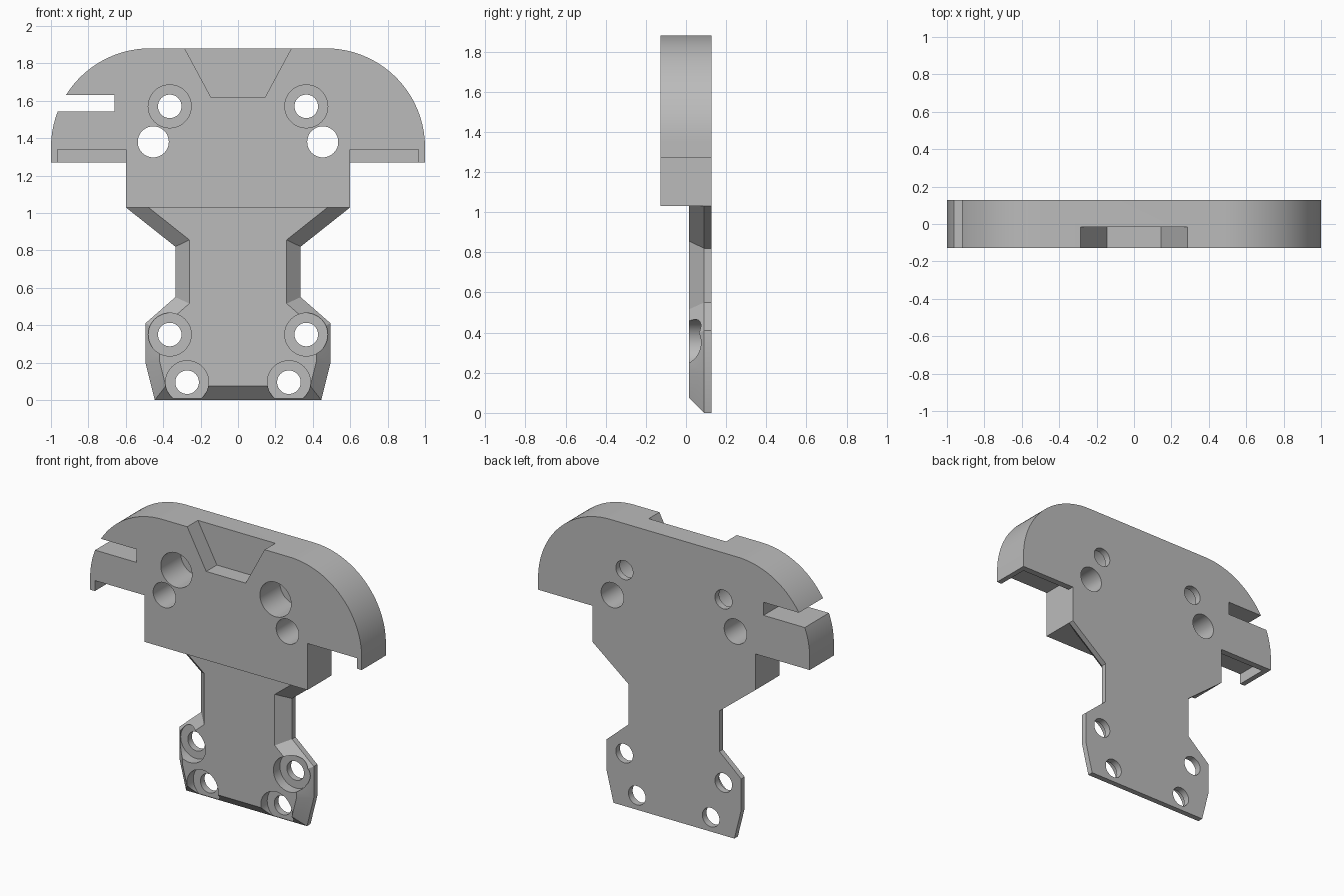
import bpy, bmesh, math

if "Cube" in bpy.data.objects:
    bpy.data.objects.remove(bpy.data.objects["Cube"], do_unlink=True)

FRONT, BACK = -0.127, 0.127
TAIL_FRONT, CHAMFER_END = 0.015, 0.09
BORE_FLOOR = 0.083

grey = bpy.data.materials.new("plain grey")
grey.use_nodes = True
grey.diffuse_color = (0.5, 0.5, 0.5, 1)
grey.node_tree.nodes["Principled BSDF"].inputs["Base Color"].default_value = (0.5, 0.5, 0.5, 1)


def loft(name, sections):
    """Solid through a list of (y, outline) sections with equal point counts."""
    bm = bmesh.new()
    rings = [[bm.verts.new((x, y, z)) for x, z in pts] for y, pts in sections]
    n = len(rings[0])
    bm.faces.new(rings[0])
    bm.faces.new(rings[-1])
    for a, b in zip(rings, rings[1:]):
        for i in range(n):
            j = (i + 1) % n
            bm.faces.new((a[i], a[j], b[j], b[i]))
    bmesh.ops.recalc_face_normals(bm, faces=bm.faces)
    mesh = bpy.data.meshes.new(name)
    bm.to_mesh(mesh)
    bm.free()
    mesh.materials.append(grey)
    obj = bpy.data.objects.new(name, mesh)
    bpy.context.collection.objects.link(obj)
    return obj


def prism(name, pts, y0, y1):
    return loft(name, [(y0, pts), (y1, pts)])


def box(name, x0, x1, z0, z1, y0, y1):
    return prism(name, [(x0, z0), (x1, z0), (x1, z1), (x0, z1)], y0, y1)


def arc(cx, cz, r, start, end, steps):
    angles = [math.radians(start + (end - start) * i / steps) for i in range(steps + 1)]
    return [(cx + r * math.cos(a), cz + r * math.sin(a)) for a in angles]


def cylinder(name, x, z, r, y0, y1):
    return prism(name, arc(x, z, r, 0, 360, 48)[:-1], y0, y1)


def mirrored(half):
    return half + [(-x, z) for x, z in reversed(half)]


# Head with rounded shoulders and a square lower block
bracket = prism("bracket", mirrored(
    [(0.6, 1.03), (0.6, 1.27), (1, 1.27)] + arc(0.47, 1.35, 0.53, 0, 90, 32)), FRONT, BACK)

# Chamfered tail plate, reaching up into the head
outer = mirrored([(0.445, 0), (0.495, 0.2), (0.495, 0.41), (0.335, 0.55),
                  (0.335, 0.82), (0.6, 1.03), (0.5, 1.1)])
inner = mirrored([(0.386, 0.075), (0.42, 0.209), (0.42, 0.376), (0.26, 0.516),
                  (0.26, 0.856), (0.479, 1.03), (0.4, 1.1)])
tail = loft("tail_plate", [(TAIL_FRONT, inner), (CHAMFER_END, outer), (BACK, outer)])

# Side slot and tapered front recess
cutters = [
    box("side_slot", -1.1, -0.66, 1.543, 1.63, -0.3, 0.3),
    prism("front_recess", mirrored([(0.145, 1.62), (0.285, 1.88), (0.285, 2)]), -0.3, -0.015),
]
for side in (-1, 1):
    # Pocket under each shoulder
    x0, x1 = sorted((side * 0.6, side * 0.965))
    cutters.append(box("shoulder_pocket", x0, x1, 1.2, 1.34, -0.3, 0.085))
    # Plain holes
    cutters.append(cylinder("plain_hole", side * 0.453, 1.38, 0.083, -0.3, 0.3))
    # Counterbored screw holes
    for x, z in ((0.365, 1.57), (0.365, 0.35), (0.272, 0.095)):
        cutters.append(cylinder("counterbore", side * x, z, 0.115, -0.3, BORE_FLOOR))
        cutters.append(cylinder("screw_hole", side * x, z, 0.063, -0.3, 0.3))

# Join the tail, then cut everything
for tool in [tail] + cutters:
    tool.hide_render = True
    mod = bracket.modifiers.new(tool.name, "BOOLEAN")
    mod.operation = "UNION" if tool is tail else "DIFFERENCE"
    mod.solver = "EXACT"
    mod.object = tool

# Bake the result and remove the helpers
graph = bpy.context.evaluated_depsgraph_get()
baked = bpy.data.meshes.new_from_object(bracket.evaluated_get(graph))
bracket.modifiers.clear()
bracket.data = baked
baked.materials.clear()
baked.materials.append(grey)
for poly in baked.polygons:
    poly.material_index = 0
for tool in [tail] + cutters:
    bpy.data.objects.remove(tool, do_unlink=True)

bpy.ops.object.select_all(action="DESELECT")
bracket.select_set(True)
bpy.context.view_layer.objects.active = bracket
bpy.ops.object.shade_smooth_by_angle(angle=math.radians(25))
